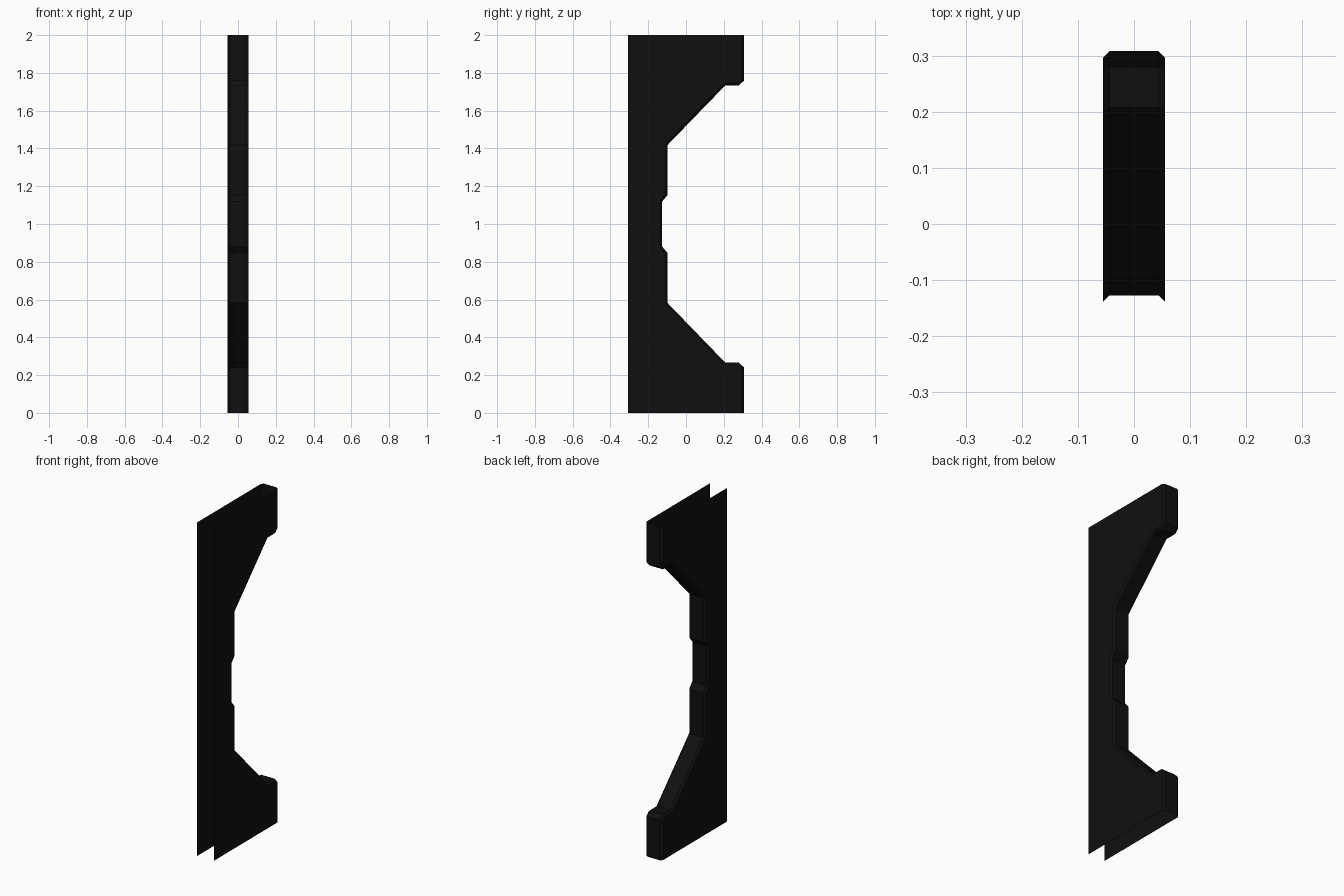
import bpy
import bmesh
from mathutils import Vector

cube = bpy.data.objects.get("Cube")
if cube:
    bpy.data.objects.remove(cube, do_unlink=True)

HALF_WIDTH = 0.055
FRONT_Y = -0.308
BEVEL = 0.0115

# Rear edge outline (y, z): upper half, mirrored about mid height
upper = [(0.308, 2.0), (0.308, 1.76), (0.28, 1.734), (0.208, 1.734),
         (-0.098, 1.418), (-0.098, 1.153), (-0.127, 1.118)]
outline = [Vector(p) for p in upper + [(y, 2 - z) for y, z in reversed(upper)]]


def inset_path(points, amount):
    """Offset an open path towards the front, mitring its corners."""
    result = []
    for i, p in enumerate(points):
        dirs = []
        if i > 0:
            dirs.append((p - points[i - 1]).normalized())
        if i < len(points) - 1:
            dirs.append((points[i + 1] - p).normalized())
        normals = [Vector((d.y, -d.x)) for d in dirs]
        mitre = sum(normals, Vector((0, 0))).normalized()
        result.append(p + mitre * amount / mitre.dot(normals[0]))
    return result


black = bpy.data.materials.new("matte black")
black.use_nodes = True
colour = (0.005, 0.005, 0.005, 1)
black.diffuse_color = colour
bsdf = black.node_tree.nodes["Principled BSDF"]
bsdf.inputs["Base Color"].default_value = colour
bsdf.inputs["Roughness"].default_value = 0.8

# Open bracket shell: two side panels joined by a bevelled rear rim
bm = bmesh.new()
panel_edge = inset_path(outline, BEVEL)


def add_row(x, path):
    return [bm.verts.new((x, p.x, p.y)) for p in path]


rows = [add_row(-HALF_WIDTH, panel_edge),
        add_row(BEVEL - HALF_WIDTH, outline),
        add_row(HALF_WIDTH - BEVEL, outline),
        add_row(HALF_WIDTH, panel_edge)]

# Rear rim and its bevels
for a, b in zip(rows, rows[1:]):
    for i in range(len(outline) - 1):
        bm.faces.new((a[i], a[i + 1], b[i + 1], b[i]))

# Side panels, reaching the open front
for row, x in ((rows[0], -HALF_WIDTH), (rows[-1], HALF_WIDTH)):
    front = [bm.verts.new((x, FRONT_Y, z)) for z in (0, 2)]
    bm.faces.new(row + front)

bmesh.ops.recalc_face_normals(bm, faces=bm.faces)
# Orient the open shell outward
bm.faces.ensure_lookup_table()
if bm.faces[-1].normal.x < 0:
    bmesh.ops.reverse_faces(bm, faces=bm.faces)

mesh = bpy.data.meshes.new("bracket_shell")
bm.to_mesh(mesh)
bm.free()
mesh.materials.append(black)
shell = bpy.data.objects.new("bracket_shell", mesh)
bpy.context.collection.objects.link(shell)
